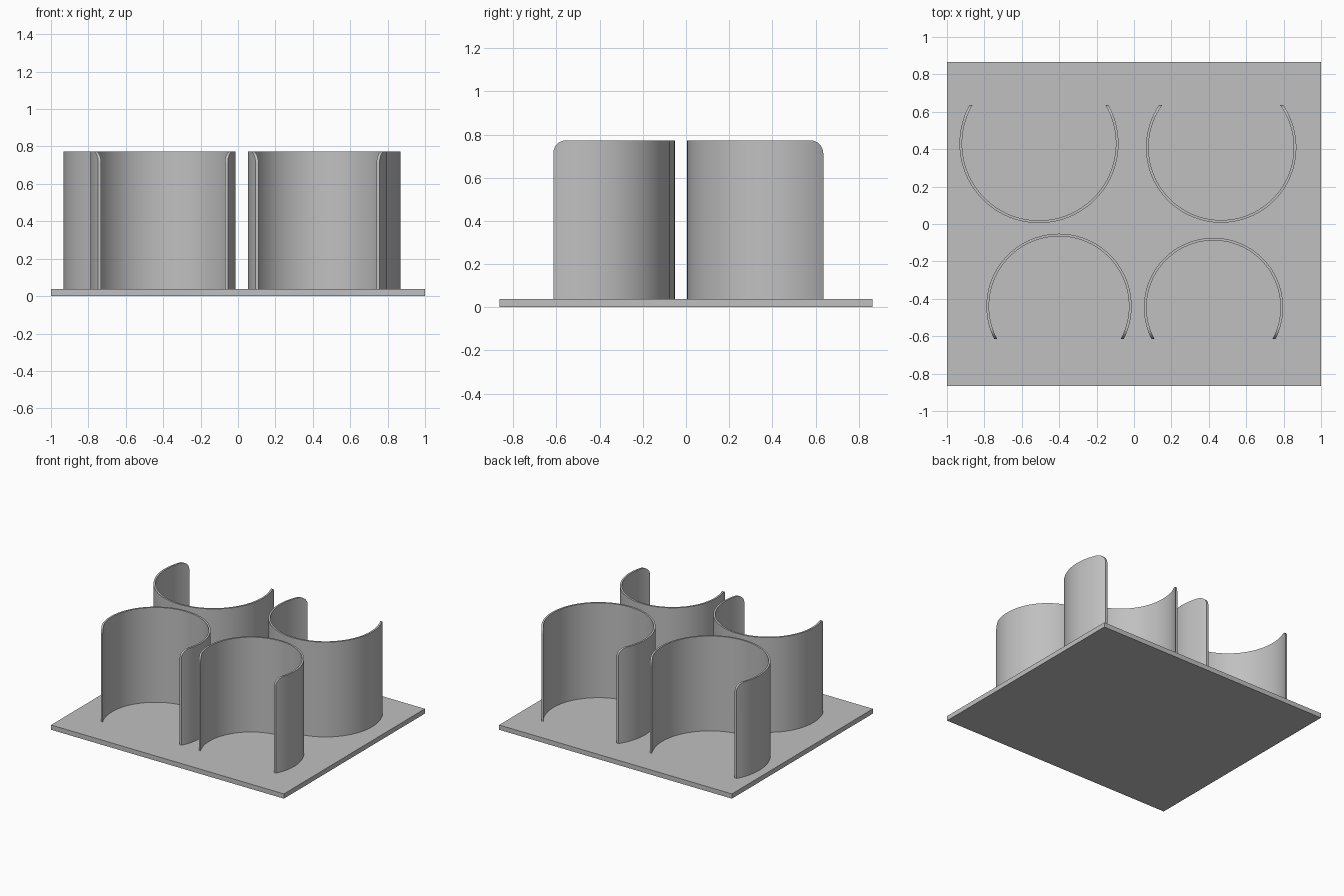
import bpy, bmesh
from math import sin, cos, asin, pi, radians

if "Cube" in bpy.data.objects:
    bpy.data.objects.remove(bpy.data.objects["Cube"])

grey = bpy.data.materials.new("plain_grey")
grey.use_nodes = True
COLOUR = (0.53, 0.53, 0.53, 1)
grey.diffuse_color = COLOUR
grey.node_tree.nodes["Principled BSDF"].inputs["Base Color"].default_value = COLOUR

PLATE_TOP, WALL_TOP = 0.037, 0.773
THICK, ROUND = 0.014, 0.06
ARC_STEPS, ROUND_STEPS = 72, 8


def finish(name, bm):
    bmesh.ops.recalc_face_normals(bm, faces=bm.faces)
    mesh = bpy.data.meshes.new(name)
    bm.to_mesh(mesh)
    bm.free()
    mesh.materials.append(grey)
    obj = bpy.data.objects.new(name, mesh)
    bpy.context.collection.objects.link(obj)
    return obj


def wall_outline(r, reach):
    """Points (x, y, top z) along an open ring whose gap faces +y."""
    start = asin((reach - ROUND) / r)
    right_end = []
    for i in range(ROUND_STEPS, 0, -1):
        t = pi / 2 * i / ROUND_STEPS
        y = reach - ROUND + ROUND * sin(t)
        right_end.append((r * cos(asin(y / r)), y, WALL_TOP - ROUND + ROUND * cos(t)))
    arc = []
    for i in range(ARC_STEPS + 1):
        a = start - (pi + 2 * start) * i / ARC_STEPS
        arc.append((r * cos(a), r * sin(a), WALL_TOP))
    left_end = [(-x, y, z) for x, y, z in reversed(right_end)]
    return right_end + arc + left_end


def curved_wall(name, cx, cy, radius, end_y):
    side = 1 if end_y > 0 else -1
    reach = (end_y - cy) * side
    bm = bmesh.new()
    columns = []
    for outer, inner in zip(wall_outline(radius, reach), wall_outline(radius - THICK, reach)):
        # loop round the section: outer bottom, outer top, inner top, inner bottom
        loop = []
        for (x, y, z), h in ((outer, 0), (outer, 1), (inner, 1), (inner, 0)):
            loop.append(bm.verts.new((cx + x, cy + side * y, z if h else PLATE_TOP - 0.005)))
        columns.append(loop)
    for a, b in zip(columns, columns[1:]):
        for k in range(4):
            n = (k + 1) % 4
            bm.faces.new((a[k], a[n], b[n], b[k]))
    bm.faces.new(columns[0])
    bm.faces.new(columns[-1])
    obj = finish(name, bm)
    bpy.ops.object.select_all(action="DESELECT")
    obj.select_set(True)
    bpy.context.view_layer.objects.active = obj
    bpy.ops.object.shade_smooth_by_angle(angle=radians(30))


# Flat base plate
bm = bmesh.new()
bmesh.ops.create_cube(bm, size=1)
for v in bm.verts:
    v.co = (v.co.x * 2, v.co.y * 1.73, (v.co.z + 0.5) * PLATE_TOP)
finish("base_plate", bm)

# Four open ring walls, each a little different in size
curved_wall("back_right_wall", -0.508, 0.430, 0.425, 0.636)
curved_wall("back_left_wall", 0.466, 0.409, 0.402, 0.636)
curved_wall("front_right_wall", -0.401, -0.440, 0.388, -0.615)
curved_wall("front_left_wall", 0.425, -0.446, 0.372, -0.615)
